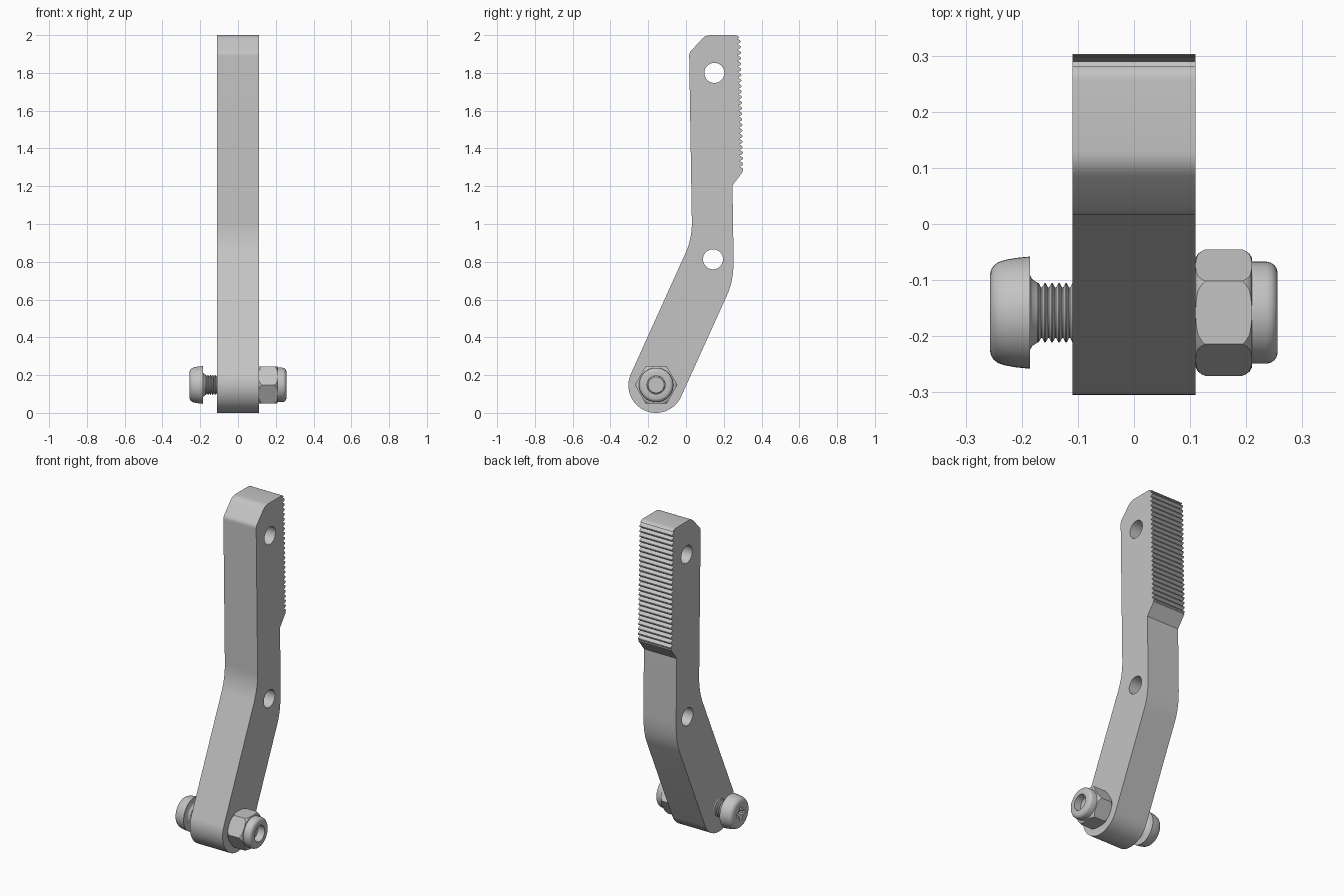
import bpy, bmesh, math
from mathutils import Matrix, Vector

cube = bpy.data.objects.get("Cube")
if cube:
    bpy.data.objects.remove(cube)

steel = bpy.data.materials.new("grey_steel")
steel.use_nodes = True
colour = (0.55, 0.55, 0.55, 1)
steel.diffuse_color = colour
steel.node_tree.nodes["Principled BSDF"].inputs["Base Color"].default_value = colour

HALF = 0.11                      # half the arm's width
PY, PZ = -0.158, 0.148           # bolt axis


def finish(name, bm):
    bmesh.ops.recalc_face_normals(bm, faces=bm.faces)
    mesh = bpy.data.meshes.new(name)
    bm.to_mesh(mesh)
    bm.free()
    mesh.materials.append(steel)
    ob = bpy.data.objects.new(name, mesh)
    bpy.context.collection.objects.link(ob)
    return ob


def activate(ob):
    bpy.ops.object.select_all(action='DESELECT')
    ob.select_set(True)
    bpy.context.view_layer.objects.active = ob


def smooth(ob, angle=32):
    activate(ob)
    bpy.ops.object.shade_smooth_by_angle(angle=math.radians(angle))


def boolean(ob, tool, operation='DIFFERENCE'):
    tool.hide_render = True
    mod = ob.modifiers.new("cut", 'BOOLEAN')
    mod.object, mod.operation, mod.solver = tool, operation, 'EXACT'
    activate(ob)
    bpy.ops.object.modifier_apply(modifier=mod.name)
    bpy.data.objects.remove(tool)


def lathe(name, profile, y=PY, z=PZ, sides=48):
    """Revolve (x, radius) points around an axis along x."""
    bm = bmesh.new()
    rings = []
    for x, r in profile:
        if r == 0:
            rings.append([bm.verts.new((x, y, z))] * sides)
        else:
            angles = [math.tau * i / sides for i in range(sides)]
            rings.append([bm.verts.new((x, y + r * math.cos(a), z + r * math.sin(a))) for a in angles])
    for a, b in zip(rings, rings[1:]):
        for i in range(sides):
            j = (i + 1) % sides
            bm.faces.new(dict.fromkeys((a[i], a[j], b[j], b[i])))
    return finish(name, bm)


def rod(name, x0, x1, r, y=PY, z=PZ, sides=48):
    return lathe(name, [(x0, 0), (x0, r), (x1, r), (x1, 0)], y, z, sides)


def bend(a, b, c, steps=8):
    a, b, c = Vector(a), Vector(b), Vector(c)
    ts = [i / steps for i in range(steps + 1)]
    return [tuple(a * (1 - t) ** 2 + b * 2 * t * (1 - t) + c * t * t) for t in ts]


# Arm side outline: rounded foot, front edge, chamfered top, teeth, back edge
outline = []
for i in range(33):
    a = math.radians(-24.4 - 180 * i / 32)
    outline.append((-0.159 + 0.146 * math.cos(a), 0.146 + 0.146 * math.sin(a)))
outline += bend((-0.003, 0.845), (0.032, 0.923), (0.031, 1.01))
outline += bend((0.017, 1.89), (0.016, 1.905), (0.027, 1.917), 4)
outline += bend((0.085, 1.98), (0.104, 2), (0.13, 2), 5)
outline += bend((0.258, 2), (0.274, 2), (0.281, 1.986), 4)
TEETH, TOP, LOW = 24, 1.982, 1.275
pitch = (TOP - LOW) / TEETH
for i in range(TEETH):
    for f, out in ((0.0, 0), (0.28, 0.013), (0.45, 0.018), (0.62, 0.018), (0.8, 0.013)):
        z = TOP - (i + f) * pitch
        outline.append((0.271 + 0.014 * (TOP - z) / (TOP - LOW) + out, z))
outline += [(0.3, LOW), (0.246, 1.205)]
outline += bend((0.252, 0.81), (0.252, 0.697), (0.218, 0.625))

bm = bmesh.new()
side = bm.faces.new([bm.verts.new((-HALF, y, z)) for y, z in outline])
ext = bmesh.ops.extrude_face_region(bm, geom=[side])
bmesh.ops.translate(bm, vec=(2 * HALF, 0, 0),
                    verts=[v for v in ext["geom"] if isinstance(v, bmesh.types.BMVert)])
arm = finish("arm", bm)
for y, z in ((0.15, 1.80), (0.143, 0.813)):
    boolean(arm, rod("hole_cutter", -0.2, 0.2, 0.053, y, z))
smooth(arm)

# Bolt: domed head, filleted neck, threaded shank
profile = [(-0.257, 0), (-0.257, 0.066), (-0.255, 0.076), (-0.25, 0.084), (-0.242, 0.09),
           (-0.23, 0.094), (-0.21, 0.0975), (-0.185, 0.1), (-0.185, 0.066),
           (-0.181, 0.059), (-0.173, 0.054)]
STEP = 0.0125
for i in range(6):
    x = -0.172 + i * STEP
    profile += [(x, 0.053), (x + 0.002, 0.053), (x + STEP * 0.5, 0.045), (x + STEP * 0.66, 0.045)]
profile += [(-0.095, 0.047), (0.21, 0.047), (0.215, 0.042), (0.215, 0)]
bolt = lathe("bolt", profile)

# Cross-shaped drive recess with fine diagonal ticks
for angle, length, width, depth in ((0, 0.1, 0.02, 0.035), (90, 0.1, 0.02, 0.035),
                                    (45, 0.07, 0.007, 0.012), (135, 0.07, 0.007, 0.012)):
    bm = bmesh.new()
    bmesh.ops.create_cube(bm, size=1)
    for v in bm.verts:
        taper = 0.6 if v.co.x > 0 else 1
        v.co = (v.co.x * depth * 2, v.co.y * length * taper, v.co.z * width)
    spot = Matrix.Translation((-0.257, PY, PZ)) @ Matrix.Rotation(math.radians(angle), 4, 'X')
    bmesh.ops.transform(bm, matrix=spot, verts=bm.verts)
    boolean(bolt, finish("recess_cutter", bm))
smooth(bolt)

# Hexagonal nut with rounded-off corners
nut = rod("nut", HALF, 0.21, 0.1125, sides=6)
boolean(nut, lathe("nut_rounding", [(0.1, 0), (0.1, 0.092), (0.11, 0.098), (0.114, 0.105),
                                    (0.121, 0.11), (0.13, 0.114), (0.19, 0.114),
                                    (0.199, 0.11), (0.206, 0.105), (0.21, 0.098),
                                    (0.22, 0.092), (0.22, 0)]), 'INTERSECT')
smooth(nut)

# Locking collar, open at the end
collar = lathe("nut_collar", [(0.2, 0.048), (0.2, 0.091), (0.236, 0.091), (0.244, 0.089),
                              (0.25, 0.085), (0.254, 0.079), (0.256, 0.072),
                              (0.256, 0.048), (0.2, 0.048)])
smooth(collar)
